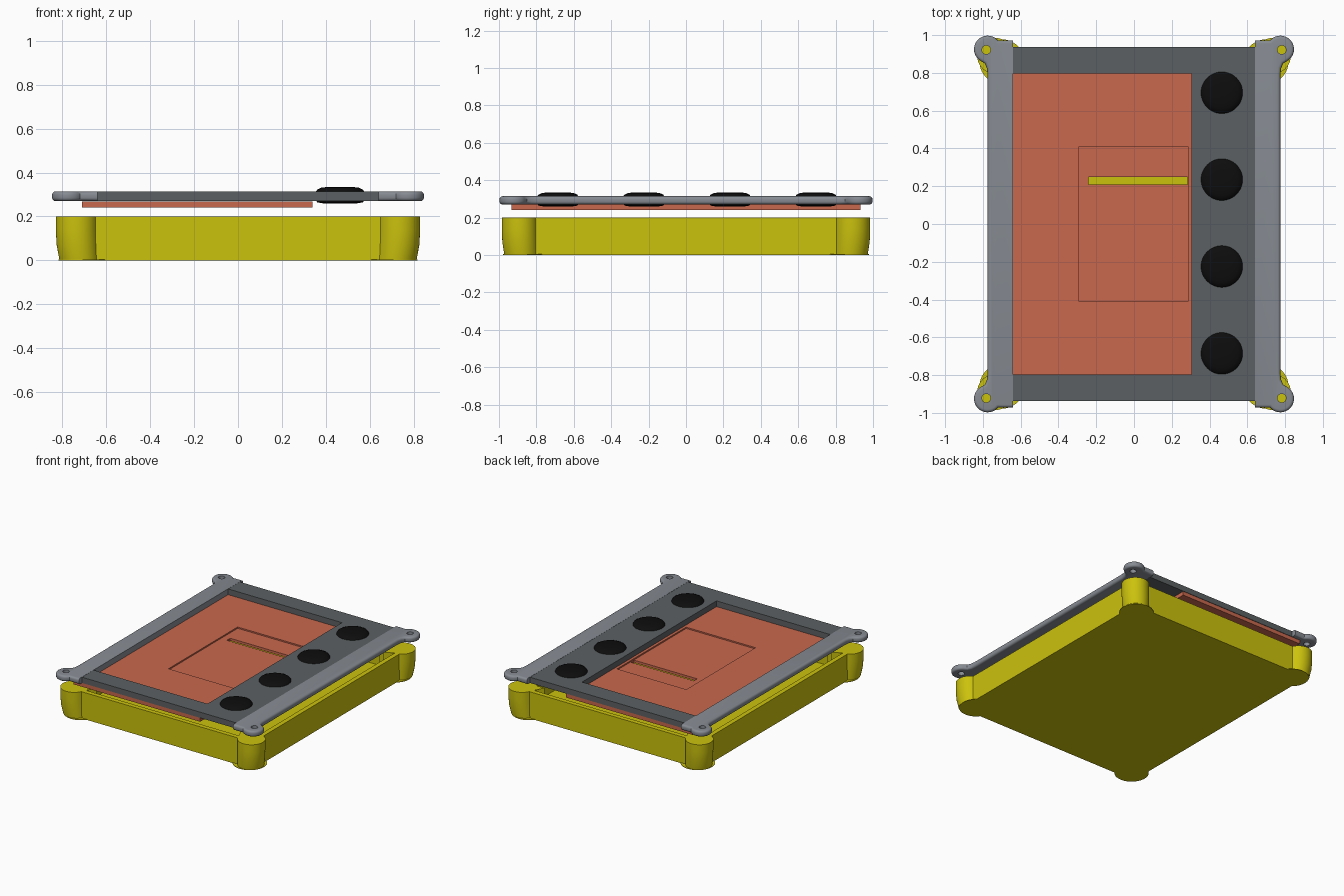
import bpy, bmesh
from math import pi, cos, sin, acos, asin

if "Cube" in bpy.data.objects:
    bpy.data.objects.remove(bpy.data.objects["Cube"])


def material(name, rgb):
    m = bpy.data.materials.new(name)
    m.use_nodes = True
    m.diffuse_color = (*rgb, 1)
    m.node_tree.nodes["Principled BSDF"].inputs["Base Color"].default_value = (*rgb, 1)
    return m


YELLOW = material("yellow", (0.60, 0.54, 0.004))
CLAY = material("clay_orange", (0.58, 0.14, 0.075))
DARK = material("dark_grey", (0.107, 0.118, 0.123))
GREY = material("light_grey", (0.24, 0.26, 0.29))
BLACK = material("black", (0.004, 0.004, 0.004))


def activate(ob):
    bpy.ops.object.select_all(action='DESELECT')
    ob.select_set(True)
    bpy.context.view_layer.objects.active = ob


def loft(name, rings, mat, smooth=True):
    """Skin a stack of (outline, z) rings and cap both ends."""
    bm = bmesh.new()
    loops = [[bm.verts.new((x, y, z)) for x, y in pts] for pts, z in rings]
    n = len(loops[0])
    for a, b in zip(loops, loops[1:]):
        for i in range(n):
            j = (i + 1) % n
            bm.faces.new((a[i], a[j], b[j], b[i]))
    bm.faces.new(loops[0][::-1])
    bm.faces.new(loops[-1])
    bmesh.ops.remove_doubles(bm, verts=bm.verts, dist=0.0002)
    bmesh.ops.recalc_face_normals(bm, faces=bm.faces)
    me = bpy.data.meshes.new(name)
    bm.to_mesh(me)
    bm.free()
    me.materials.append(mat)
    ob = bpy.data.objects.new(name, me)
    bpy.context.collection.objects.link(ob)
    if smooth:
        activate(ob)
        bpy.ops.object.shade_smooth_by_angle(angle=0.6)
    return ob


def prism(name, pts, z0, z1, mat, smooth=False):
    return loft(name, [(pts, z0), (pts, z1)], mat, smooth)


def rect(x0, x1, y0, y1):
    return [(x0, y0), (x1, y0), (x1, y1), (x0, y1)]


def arc(cx, cy, r, a0, a1, n):
    return [(cx + r * cos(a0 + (a1 - a0) * i / n),
             cy + r * sin(a0 + (a1 - a0) * i / n)) for i in range(n + 1)]


def cut(ob, pts, z0, z1):
    cutter = prism("cutter", pts, z0, z1, ob.data.materials[0])
    cutter.hide_render = True
    mod = ob.modifiers.new("cut", 'BOOLEAN')
    mod.object, mod.operation, mod.solver = cutter, 'DIFFERENCE', 'EXACT'
    activate(ob)
    bpy.ops.object.modifier_apply(modifier=mod.name)
    bpy.data.objects.remove(cutter)


# Tray: rectangle with a round lobe at each corner
WX, WY = 0.775, 0.93


def tray_outline(cx, cy, r):
    q = arc(cx, cy, r, -acos((WX - cx) / r), pi - asin((WY - cy) / r), 24)
    mirror_x = [(-x, y) for x, y in reversed(q)]
    top = q + mirror_x
    return top + [(-x, -y) for x, y in top]


flange = tray_outline(0.70, 0.86, 0.118)
foot = tray_outline(0.722, 0.88, 0.092)
waist = tray_outline(0.732, 0.888, 0.094)
rim = tray_outline(0.735, 0.89, 0.095)
pocket = [(max(-0.74, min(0.74, x)), max(-0.895, min(0.895, y))) for x, y in rim]
# keep the corner lobes solid by chamfering the pocket corners
pocket = [(x * 0.9, y * 0.92) if abs(x) > 0.66 and abs(y) > 0.83 else (x, y)
          for x, y in pocket]
loft("tray", [(flange, 0), (flange, 0.004), (foot, 0.004), (waist, 0.07),
              (rim, 0.14), (rim, 0.2), (pocket, 0.2), (pocket, 0.02)], YELLOW)

# Panel with a shallow recess and a slot through it
panel = prism("inner_panel", rect(-0.71, 0.34, -0.934, 0.934), 0.24, 0.269, CLAY)
cut(panel, rect(-0.29, 0.286, -0.41, 0.41), 0.259, 0.4)
cut(panel, rect(-0.24, 0.284, 0.21, 0.25), 0.1, 0.4)

# Deck: C-shaped frame around the open window
L, R, B, W = 0.645, 0.305, 0.936, 0.797
prism("deck_frame", [(-L, -B), (L, -B), (L, B), (-L, B),
                     (-L, W), (R, W), (R, -W), (-L, -W)], 0.27, 0.313, DARK)

# Round knobs set in the deck
KNOB = [(0.08, 0.26), (0.104, 0.264), (0.111, 0.275), (0.111, 0.312),
        (0.104, 0.322), (0.085, 0.331), (0.05, 0.335)]
for i in range(4):
    y = 0.695 - 0.46 * i
    loft(f"knob_{i + 1}", [(arc(0.465, y, r, 0, 2 * pi, 48)[:-1], z) for r, z in KNOB], BLACK)

# Side rails with rounded outer edges and drilled corner ears
half = ([(0.775, 0.79), (0.779, 0.825), (0.79, 0.85)]
        + arc(0.775, 0.925, 0.072, -pi / 3, pi * 0.78, 28) + [(0.64, 0.972)])
for side, s in (("left", 1), ("right", -1)):
    pts = [(s * x, y) for x, y in half + [(x, -y) for x, y in reversed(half)]]
    rail = prism(f"{side}_rail", pts, 0.27, 0.314, GREY)
    bm = bmesh.new()
    bm.from_mesh(rail.data)
    edges = [e for e in bm.edges
             if abs(e.verts[0].co.z - e.verts[1].co.z) < 0.001
             and max(abs(v.co.x) for v in e.verts) > 0.7]
    bmesh.ops.bevel(bm, geom=edges, offset=0.016, segments=4, profile=0.5,
                    affect='EDGES', clamp_overlap=True)
    bm.to_mesh(rail.data)
    bm.free()
    for t in (1, -1):
        cut(rail, arc(s * 0.782, t * 0.922, 0.023, 0, 2 * pi, 24)[:-1], 0.2, 0.4)
    activate(rail)
    bpy.ops.object.shade_smooth_by_angle(angle=0.6)
